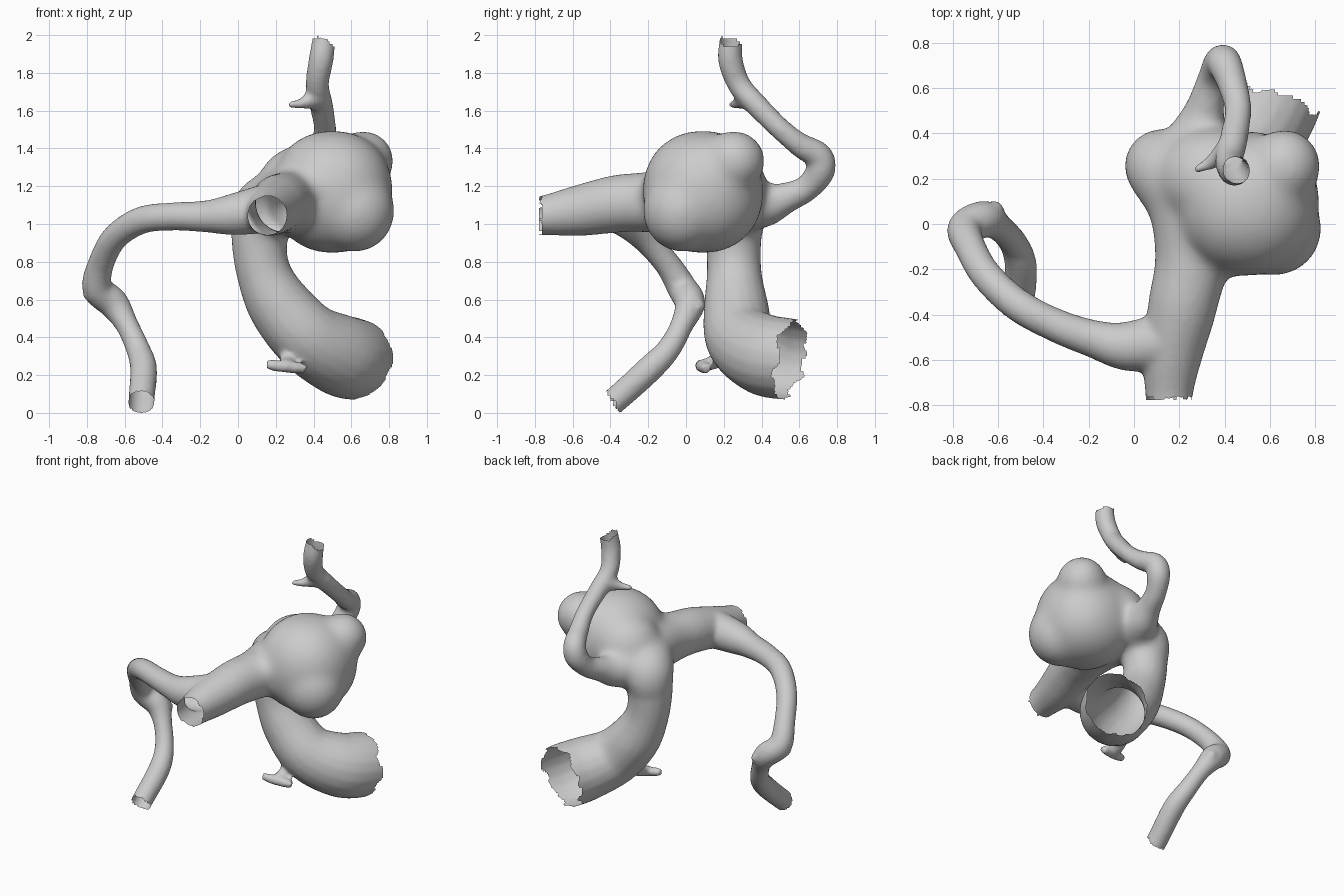
import bpy, bmesh, math
from mathutils import Vector, noise

if "Cube" in bpy.data.objects:
    bpy.data.objects.remove(bpy.data.objects["Cube"])

bm = bmesh.new()


def spline(pts, t):
    """Catmull-Rom point (x, y, z, radius) along the control points."""
    i = min(int(t), len(pts) - 2)
    f = t - i
    p = [Vector(pts[max(0, min(len(pts) - 1, i + k))]) for k in (-1, 0, 1, 2)]
    return 0.5 * (2 * p[1] + (p[2] - p[0]) * f + (2 * p[0] - 5 * p[1] + 4 * p[2] - p[3]) * f * f
                  + (3 * p[1] - p[0] - 3 * p[2] + p[3]) * f ** 3)


def vessel(pts, steps=8, sides=20):
    """Closed tube of varying radius swept along a smooth path."""
    n = (len(pts) - 1) * steps
    samples = [spline(pts, i / steps) for i in range(n + 1)]
    cs = [s.to_3d() for s in samples]
    side, rings = None, []
    for i, c in enumerate(cs):
        tan = (cs[min(i + 1, n)] - cs[max(i - 1, 0)]).normalized()
        side = tan.orthogonal() if side is None else side - tan * side.dot(tan)
        side.normalize()
        up = tan.cross(side)
        r = samples[i][3]
        rings.append([bm.verts.new(c + r * (side * math.cos(a) + up * math.sin(a)))
                      for a in (2 * math.pi * k / sides for k in range(sides))])
    for a, b in zip(rings, rings[1:]):
        for k in range(sides):
            m = (k + 1) % sides
            bm.faces.new((a[k], a[m], b[m], b[k]))
    bm.faces.new(rings[0][::-1])
    bm.faces.new(rings[-1])


def blob(center, radii, power=2.0):
    """Rounded lump; power above 2 makes it boxier."""
    for v in bmesh.ops.create_icosphere(bm, subdivisions=4, radius=1)["verts"]:
        k = sum(abs(q) ** power for q in v.co) ** (-1 / power)
        v.co = Vector([c + q * k * r for c, q, r in zip(center, v.co, radii)])


# Main trunk: open lower end, up, over, and forward to the front opening
vessel([(.66, .68, .27, .205), (.61, .54, .285, .217), (.53, .41, .31, .215), (.37, .29, .40, .19),
        (.22, .265, .57, .17), (.135, .255, .75, .145), (.115, .25, .92, .15), (.14, .24, 1.07, .175),
        (.23, .08, 1.12, .17), (.255, -.15, 1.115, .165), (.22, -.34, 1.11, .155),
        (.17, -.57, 1.07, .135), (.155, -.76, 1.045, .105), (.16, -.88, 1.04, .105)])

# Sac with its corner bulges and the shoulder joining it to the trunk
blob((.50, .09, 1.17), (.32, .32, .325), 2.15)
blob((.66, .25, 1.33), (.165, .17, .165))
blob((.62, -.02, 1.07), (.21, .21, .22))
blob((.35, .20, 1.19), (.25, .23, .23))
blob((.37, -.08, 1.18), (.15, .17, .13))

# Long left branch
vessel([(.14, -.52, 1.08, .13), (-.03, -.54, 1.05, .11), (-.17, -.51, 1.04, .085), (-.34, -.45, 1.04, .075),
        (-.51, -.36, 1.02, .073), (-.65, -.23, .93, .07), (-.725, -.10, .79, .07), (-.745, -.02, .66, .08),
        (-.66, .02, .58, .082), (-.59, -.02, .47, .062), (-.53, -.09, .34, .064),
        (-.50, -.19, .235, .072), (-.51, -.36, .08, .07), (-.515, -.46, .0, .07)])
vessel([(-.68, .01, .60, .06), (-.63, .05, .575, .05), (-.59, .085, .55, .025)])
vessel([(-.72, -.02, .64, .06), (-.78, -.02, .63, .045), (-.82, -.03, .63, .02)])

# Rear branch curling back over the sac
vessel([(.24, .30, 1.10, .15), (.29, .42, 1.10, .12), (.32, .53, 1.14, .085), (.35, .64, 1.19, .07),
        (.385, .71, 1.28, .078), (.405, .70, 1.36, .075), (.44, .60, 1.42, .065), (.46, .50, 1.50, .06),
        (.44, .37, 1.63, .063), (.42, .28, 1.74, .062), (.44, .235, 1.87, .066),
        (.455, .24, 1.98, .062), (.46, .25, 2.08, .062)])
vessel([(.42, .33, 1.67, .06), (.34, .27, 1.635, .035), (.26, .235, 1.63, .02)])

# Small T-shaped twig under the trunk
vessel([(.28, .22, .32, .055), (.26, .15, .27, .04), (.25, .07, .245, .034)])
vessel([(.15, .07, .255, .026), (.25, .085, .245, .034), (.36, .11, .235, .028)])

# Fuse all parts into one smooth wall
mesh = bpy.data.meshes.new("vessel_wall")
bmesh.ops.recalc_face_normals(bm, faces=bm.faces)
bm.to_mesh(mesh)
bm.free()
wall = bpy.data.objects.new("vessel_wall", mesh)
bpy.context.collection.objects.link(wall)
bpy.context.view_layer.objects.active = wall
wall.select_set(True)
remesh = wall.modifiers.new("fuse", 'REMESH')
remesh.mode, remesh.voxel_size = 'VOXEL', .014
bpy.ops.object.modifier_apply(modifier="fuse")

# Soften everything a little and the sac region strongly
sac = wall.vertex_groups.new(name="sac_region")
for v in wall.data.vertices:
    d = (v.co - Vector((.43, .08, 1.18))).length
    sac.add([v.index], max(0, min(1, (.54 - d) / .12)), 'REPLACE')
for name, count, group in (("soften", 9, ""), ("blend_sac", 60, "sac_region")):
    smooth = wall.modifiers.new(name, 'SMOOTH')
    smooth.factor, smooth.iterations, smooth.vertex_group = .5, count, group
    bpy.ops.object.modifier_apply(modifier=name)

# Ragged open ends: centre, outward direction, reach, raggedness
ENDS = [((.64, .55, .29), (.35, .92, -.18), .36, .06),
        ((.155, -.775, 1.05), (.05, -1, 0), .25, .03),
        ((-.51, -.39, .06), (0, -.85, -.5), .2, .015),
        ((.455, .24, 1.975), (.05, .1, 1), .2, .04)]
bm = bmesh.new()
bm.from_mesh(wall.data)
for c, n, reach, rag in ENDS:
    c, n = Vector(c), Vector(n).normalized()
    gone = [v for v in bm.verts if (v.co - c).length < reach
            and (v.co - c).dot(n) > rag * noise.noise(v.co * 14)]
    bmesh.ops.delete(bm, geom=gone, context='VERTS')
bm.to_mesh(wall.data)
bm.free()
bpy.ops.object.shade_smooth()
